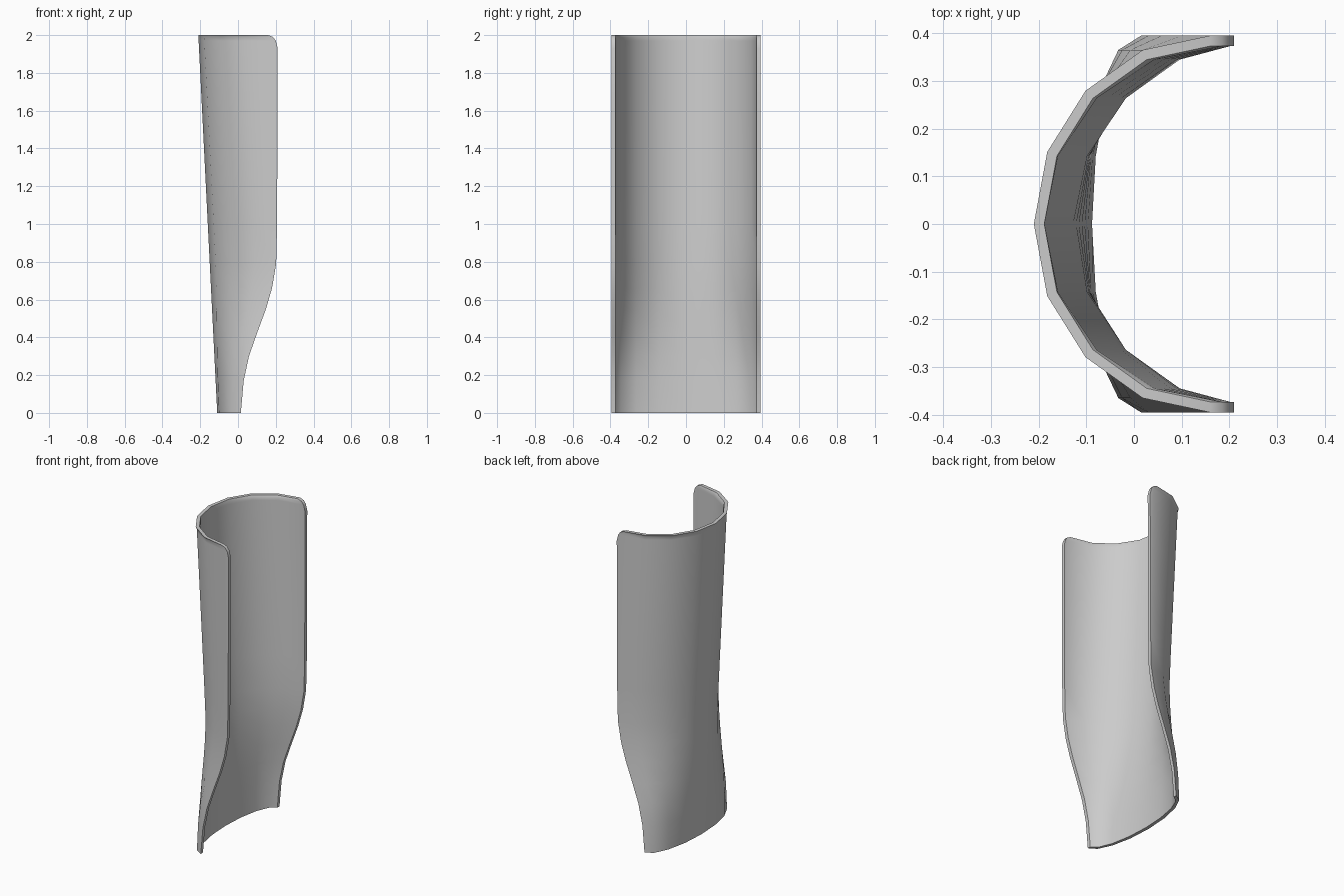
import bpy, bmesh
from math import sin, cos, radians

cube = bpy.data.objects.get("Cube")
if cube:
    bpy.data.objects.remove(cube, do_unlink=True)

HALF_WIDTH, WALL, STEPS = 0.395, 0.022, 4

# Side profile of the free edges: (height, x)
EDGE = [(0, 0.015), (0.17, 0.03), (0.3, 0.058), (0.42, 0.1), (0.55, 0.148),
        (0.66, 0.18), (0.79, 0.202), (1.0, 0.207), (1.3, 0.208), (1.6, 0.209),
        (1.93, 0.21), (1.97, 0.2), (1.99, 0.185), (2.0, 0.16)]


def half_section(z, edge, inset):
    """Points (x, y) from the spine to the +y free edge."""
    spine = -0.11 - 0.05 * z
    centre = min(edge, 0.205 - 0.0167 * max(z - 0.8, 0))
    depth = centre - spine - inset
    # Sections are a little more pointed around the waist
    bulge = z / 0.8 if z < 0.8 else (2 - z) / 1.2
    power = 1 + 0.18 * bulge
    points = []
    for i in range(STEPS + 1):
        a = radians(90 * i / STEPS)
        points.append((centre - depth * max(cos(a), 0) ** power,
                       (HALF_WIDTH - inset) * sin(a)))
    points.append((edge, HALF_WIDTH - inset))
    return points


def full_section(z, edge, inset):
    half = half_section(z, edge, inset)
    return [(x, -y) for x, y in reversed(half[1:])] + half


# Curved shell: closed wall loops stacked by height
bm = bmesh.new()
loops = []
for z, edge in EDGE:
    outline = full_section(z, edge, 0) + full_section(z, edge, WALL)[::-1]
    loops.append([bm.verts.new((x, y, z)) for x, y in outline])

count = len(loops[0])
for low, high in zip(loops, loops[1:]):
    for i in range(count):
        j = (i + 1) % count
        bm.faces.new((low[i], low[j], high[j], high[i]))

# Top and bottom rims
for loop in (loops[0], loops[-1]):
    for i in range(count // 2 - 1):
        bm.faces.new((loop[i], loop[i + 1], loop[count - 2 - i], loop[count - 1 - i]))

bmesh.ops.remove_doubles(bm, verts=bm.verts[:], dist=0.0005)
bmesh.ops.recalc_face_normals(bm, faces=bm.faces[:])
mesh = bpy.data.meshes.new("curved_shell")
bm.to_mesh(mesh)
bm.free()

shell = bpy.data.objects.new("curved_shell", mesh)
bpy.context.collection.objects.link(shell)

# Plain grey material
grey = bpy.data.materials.new("light_grey")
grey.use_nodes = True
colour = (0.6, 0.6, 0.6, 1)
grey.diffuse_color = colour
grey.node_tree.nodes["Principled BSDF"].inputs["Base Color"].default_value = colour
mesh.materials.append(grey)

bpy.ops.object.select_all(action="DESELECT")
shell.select_set(True)
bpy.context.view_layer.objects.active = shell
bpy.ops.object.shade_smooth_by_angle(angle=radians(45))
